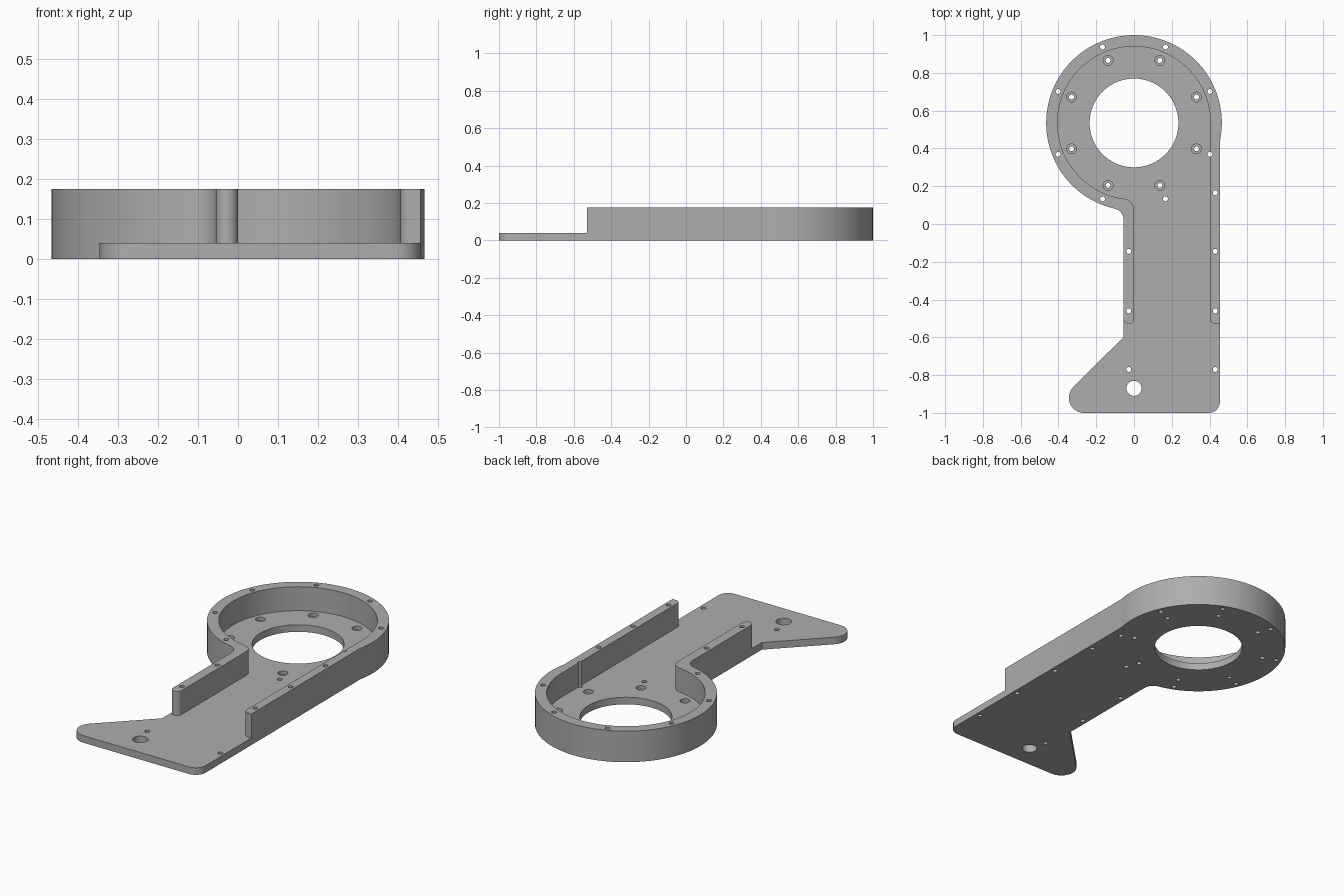
import bpy
import bmesh
from math import radians, degrees, cos, sin, sqrt, acos, atan2
from mathutils import Matrix

if "Cube" in bpy.data.objects:
    bpy.data.objects.remove(bpy.data.objects["Cube"])

FLOOR, TOP = 0.04, 0.175          # plate thickness, wall height
CY = 0.535                        # centre of the round housing
R_OUT, R_IN, R_BORE = 0.465, 0.405, 0.235
ARM_L, ARM_R = -0.055, 0.455      # outer sides of the arm
FILLET, END = 0.06, 0.0275
END_Y = -0.53 + END


def arc(cx, cy, r, start, end, n=12):
    angles = [radians(start + (end - start) * i / n) for i in range(n + 1)]
    return [(cx + r * cos(a), cy + r * sin(a)) for a in angles]


def neck(side_x, r):
    """Fillet centre between the round housing and an arm side, and its angle."""
    x = side_x - FILLET
    drop = sqrt((r + FILLET) ** 2 - x * x)
    return x, CY - drop, degrees(atan2(drop, -x))


def finish(name, bm):
    bmesh.ops.recalc_face_normals(bm, faces=bm.faces)
    mesh = bpy.data.meshes.new(name)
    bm.to_mesh(mesh)
    bm.free()
    obj = bpy.data.objects.new(name, mesh)
    bpy.context.collection.objects.link(obj)
    return obj


def prism(name, points, z0, z1):
    bm = bmesh.new()
    face = bm.faces.new([bm.verts.new((x, y, z0)) for x, y in points])
    side = bmesh.ops.extrude_face_region(bm, geom=[face])["geom"]
    moved = [v for v in side if isinstance(v, bmesh.types.BMVert)]
    bmesh.ops.translate(bm, verts=moved, vec=(0, 0, z1 - z0))
    return finish(name, bm)


def drills(name, holes, z0, z1):
    bm = bmesh.new()
    for x, y, r in holes:
        bmesh.ops.create_cone(bm, cap_ends=True, segments=96 if r > 0.1 else 24,
                              radius1=r, radius2=r, depth=z1 - z0,
                              matrix=Matrix.Translation((x, y, (z0 + z1) / 2)))
    return finish(name, bm)


def cut(body, cutter):
    cutter.hide_render = True
    mod = body.modifiers.new("cut", 'BOOLEAN')
    mod.operation, mod.solver, mod.object = 'DIFFERENCE', 'EXACT', cutter
    bpy.context.view_layer.objects.active = body
    bpy.ops.object.modifier_apply(modifier=mod.name)
    bpy.data.objects.remove(cutter)


def ring(radius, hole):
    return [(x, y, hole) for x, y in arc(0, CY, radius, 22.5, 337.5, 7)]


# Full-height body: round housing, arm and flared foot
nx, ny, na = neck(ARM_L, R_OUT)
outline = arc(ARM_R - 0.06, -0.94, 0.06, -90, 0)
outline += arc(0, CY, R_OUT, -degrees(acos(ARM_R / R_OUT)), 180 + na, 80)
outline += arc(nx, ny, FILLET, na, 0)[1:]
outline += [(ARM_L, -0.598)] + arc(-0.265, -0.92, 0.08, 135, 270)
housing = prism("housing", outline, 0, TOP)

# Pocket that leaves the rim wall and the thin floor
nx, ny, na = neck(0, R_IN)
pocket = arc(0, CY, R_IN, 0, 180 + na, 80)
pocket += arc(nx, ny, FILLET, na, 0)[1:]
pocket += arc(-END, END_Y, END, 0, -180)
pocket += [(-0.6, END_Y), (-0.6, -1.2), (0.6, -1.2), (0.6, END_Y - END)]
pocket += arc(R_IN + END, END_Y, END, -90, -180)
cut(housing, prism("pocket_cutter", pocket, FLOOR, 0.3))

# Through holes: bore, foot hole, rim screws, arm screws, mounting screws
SCREW = 0.013
holes = [(0, CY, R_BORE), (0, -0.87, 0.04)]
holes += ring(0.435, SCREW) + ring(0.358, SCREW)
holes += [(0.43, y, SCREW) for y in (0.165, -0.145, -0.46, -0.77)]
holes += [(-END, y, SCREW) for y in (-0.145, -0.46, -0.77)]
cut(housing, drills("hole_cutter", holes, -0.1, 0.3))

# Counterbores around the mounting screws
cut(housing, drills("counterbore_cutter", ring(0.358, 0.026), 0.02, 0.1))

# Colour and shading
grey = bpy.data.materials.new("grey")
grey.use_nodes = True
colour = (0.42, 0.42, 0.42, 1)
grey.diffuse_color = colour
grey.node_tree.nodes["Principled BSDF"].inputs["Base Color"].default_value = colour
housing.data.materials.clear()
housing.data.materials.append(grey)
bpy.ops.object.select_all(action='DESELECT')
housing.select_set(True)
bpy.context.view_layer.objects.active = housing
bpy.ops.object.shade_smooth_by_angle(angle=radians(30))
